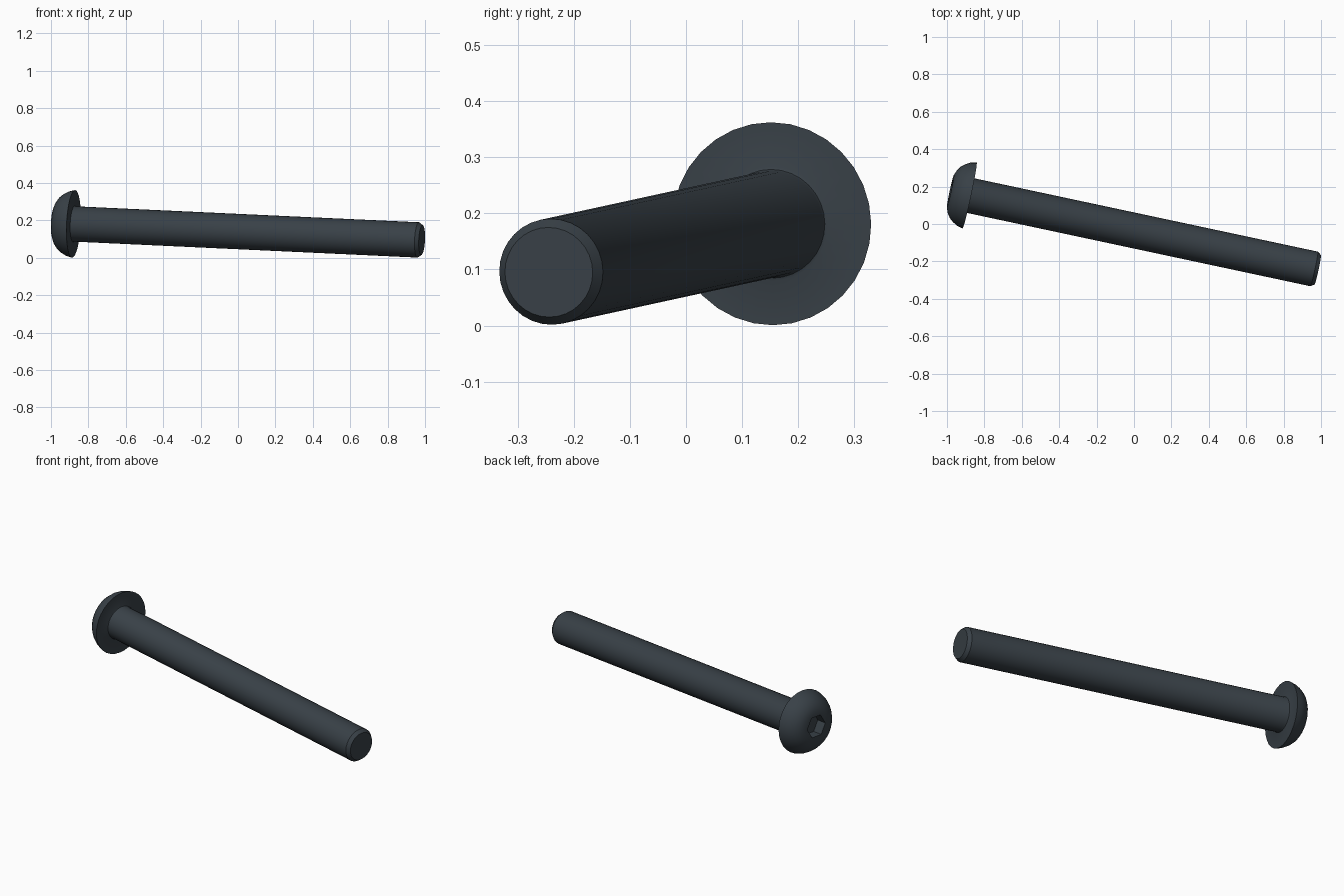
import bpy
import bmesh
from math import radians, tau
from mathutils import Matrix, Vector

if "Cube" in bpy.data.objects:
    bpy.data.objects.remove(bpy.data.objects["Cube"])

SIDES = 32
NECK = Vector((-0.879, 0.153, 0.1815))    # centre of the head's underside
TIP = Vector((0.983, -0.2445, 0.095))     # centre of the far end
LENGTH = (TIP - NECK).length
HEAD_H, SHAFT_R, SOCKET_R, SOCKET_DEPTH = 0.105, 0.0945, 0.066, 0.06

steel = bpy.data.materials.new("dark_steel")
steel.use_nodes = True
colour = (0.040, 0.052, 0.063, 1)
steel.diffuse_color = colour
steel.node_tree.nodes["Principled BSDF"].inputs["Base Color"].default_value = colour


def add_object(name, bm):
    bmesh.ops.recalc_face_normals(bm, faces=bm.faces)
    mesh = bpy.data.meshes.new(name)
    bm.to_mesh(mesh)
    bm.free()
    mesh.materials.append(steel)
    obj = bpy.data.objects.new(name, mesh)
    bpy.context.collection.objects.link(obj)
    return obj


# Bolt profile as (radius, distance along axis): end, chamfer, shaft, neck fillet, domed head
profile = [(0, LENGTH), (0.08, LENGTH), (SHAFT_R, LENGTH - 0.02),
           (SHAFT_R, 0.008), (0.097, 0.002), (0.102, 0),
           (0.181, 0), (0.173, -0.03), (0.159, -0.056),
           (0.141, -0.078), (0.118, -0.094), (0.09, -HEAD_H), (0, -HEAD_H)]
bm = bmesh.new()
verts = [bm.verts.new((r, 0, s)) for r, s in profile]
edges = [bm.edges.new(pair) for pair in zip(verts, verts[1:])]
bmesh.ops.spin(bm, geom=verts + edges, cent=(0, 0, 0), axis=(0, 0, 1),
               angle=tau, steps=SIDES, use_duplicate=False)
bmesh.ops.remove_doubles(bm, verts=bm.verts, dist=0.0001)
bolt = add_object("button_head_bolt", bm)

# Hexagonal drive socket cut into the head
bm = bmesh.new()
bmesh.ops.create_cone(bm, cap_ends=True, segments=6, radius1=SOCKET_R, radius2=SOCKET_R,
                      depth=2 * SOCKET_DEPTH,
                      matrix=Matrix.Translation((0, 0, -HEAD_H)))
cutter = add_object("socket_cutter", bm)
cutter.hide_render = True
cut = bolt.modifiers.new("socket", "BOOLEAN")
cut.operation = "DIFFERENCE"
cut.solver = "EXACT"
cut.object = cutter
bpy.ops.object.select_all(action="DESELECT")
bpy.context.view_layer.objects.active = bolt
bolt.select_set(True)
bpy.ops.object.modifier_apply(modifier=cut.name)
bpy.data.objects.remove(cutter)

# Smooth the round surfaces, then lay the bolt along its axis
bpy.ops.object.shade_smooth_by_angle(angle=radians(30))
axis = (TIP - NECK).normalized()
side = axis.cross(Vector((0, 0, 1))).normalized()
up = side.cross(axis)
frame = Matrix((up, side, axis)).transposed()
if frame.determinant() < 0:
    frame = Matrix((up, -side, axis)).transposed()
bolt.matrix_world = Matrix.Translation(NECK) @ frame.to_4x4()
